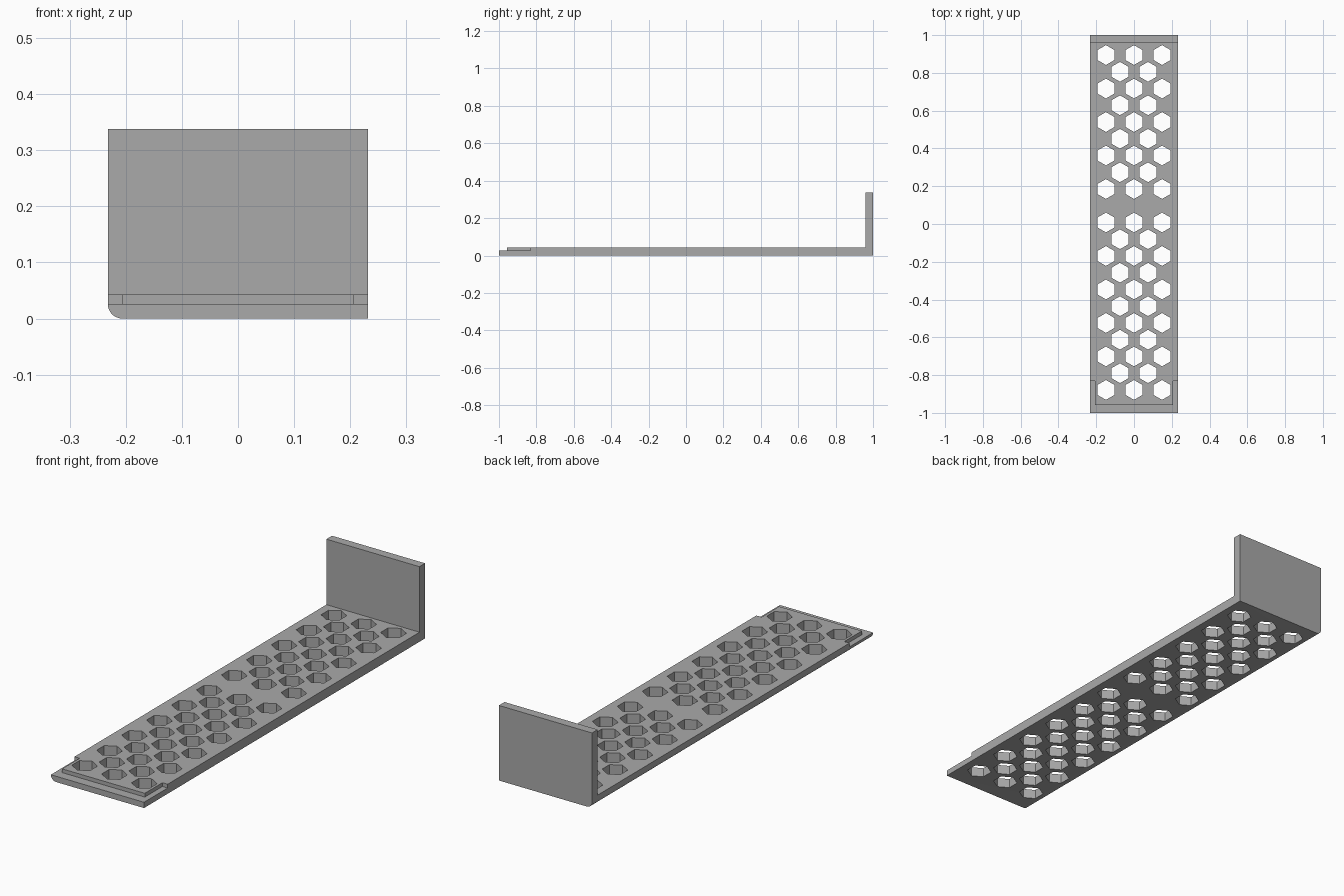
import bpy, bmesh, math
from mathutils import Vector

if "Cube" in bpy.data.objects:
    bpy.data.objects.remove(bpy.data.objects["Cube"])

W, T, STEP, H = 0.232, 0.043, 0.026, 0.338   # half width, plate, lip and wall heights
WALL_Y = 0.96                                # inner face of the end wall

grey = bpy.data.materials.new("plain grey")
grey.diffuse_color = (0.40, 0.40, 0.40, 1)
grey.use_nodes = True
grey.node_tree.nodes["Principled BSDF"].inputs["Base Color"].default_value = grey.diffuse_color


def prisms(name, outlines, offset):
    """Extrude closed outlines (lists of 3D points) by an offset into one object."""
    bm = bmesh.new()
    for pts in outlines:
        face = bm.faces.new([bm.verts.new(p) for p in pts])
        ext = bmesh.ops.extrude_face_region(bm, geom=[face], use_keep_orig=True)
        verts = [g for g in ext["geom"] if isinstance(g, bmesh.types.BMVert)]
        bmesh.ops.translate(bm, verts=verts, vec=Vector(offset))
    bmesh.ops.recalc_face_normals(bm, faces=bm.faces)
    mesh = bpy.data.meshes.new(name)
    bm.to_mesh(mesh)
    bm.free()
    mesh.materials.append(grey)
    obj = bpy.data.objects.new(name, mesh)
    bpy.context.collection.objects.link(obj)
    return obj


def cut(target, cutter):
    """Subtract the cutter from the target and discard it."""
    mod = target.modifiers.new("cut", 'BOOLEAN')
    mod.operation, mod.solver, mod.object = 'DIFFERENCE', 'EXACT', cutter
    bpy.context.view_layer.objects.active = target
    bpy.ops.object.modifier_apply(modifier=mod.name)
    bpy.data.objects.remove(cutter)


# Full block with one rounded lower edge
R = 0.026
arc = [(-W + R - R * math.cos(a), -1, R - R * math.sin(a))
       for a in (math.pi / 2 * i / 12 for i in range(13))]
tray = prisms("tray", [[(W, -1, 0), (W, -1, H), (-W, -1, H)] + arc], (0, 2, 0))

# Open space above the plate, leaving the end wall
cut(tray, prisms("space_cutter", [[(-1, -2, T), (1, -2, T), (1, WALL_Y, T), (-1, WALL_Y, T)]],
                 (0, 0, 1)))

# Lowered lip around the front end
lip = [(-1, -2), (1, -2), (1, -0.832), (0.206, -0.832), (0.206, -0.957),
       (-0.206, -0.957), (-0.206, -0.832), (-1, -0.832)]
cut(tray, prisms("lip_cutter", [[(x, y, STEP) for x, y in lip]], (0, 0, 0.1)))

# Hexagonal holes: three full columns and two staggered ones with a gap mid-length
DX, DY, HEX = 0.1485, 0.1773, 0.0525
centres = [(c * DX, 0.008 + r * DY) for c in (-1, 0, 1) for r in range(-5, 6)]
centres += [(s * DX / 2, 0.008 + (r + 0.5) * DY)
            for s in (-1, 1) for r in range(-5, 5) if r != 0]
hexes = [[(x + HEX * math.sin(k * math.pi / 3), y + HEX * math.cos(k * math.pi / 3), -0.1)
          for k in range(6)] for x, y in centres]
cut(tray, prisms("hole_cutter", hexes, (0, 0, 0.3)))

# Smooth the rounded edge, keep the rest sharp
bpy.ops.object.select_all(action='DESELECT')
tray.select_set(True)
bpy.context.view_layer.objects.active = tray
bpy.ops.object.shade_smooth_by_angle(angle=math.radians(30))
